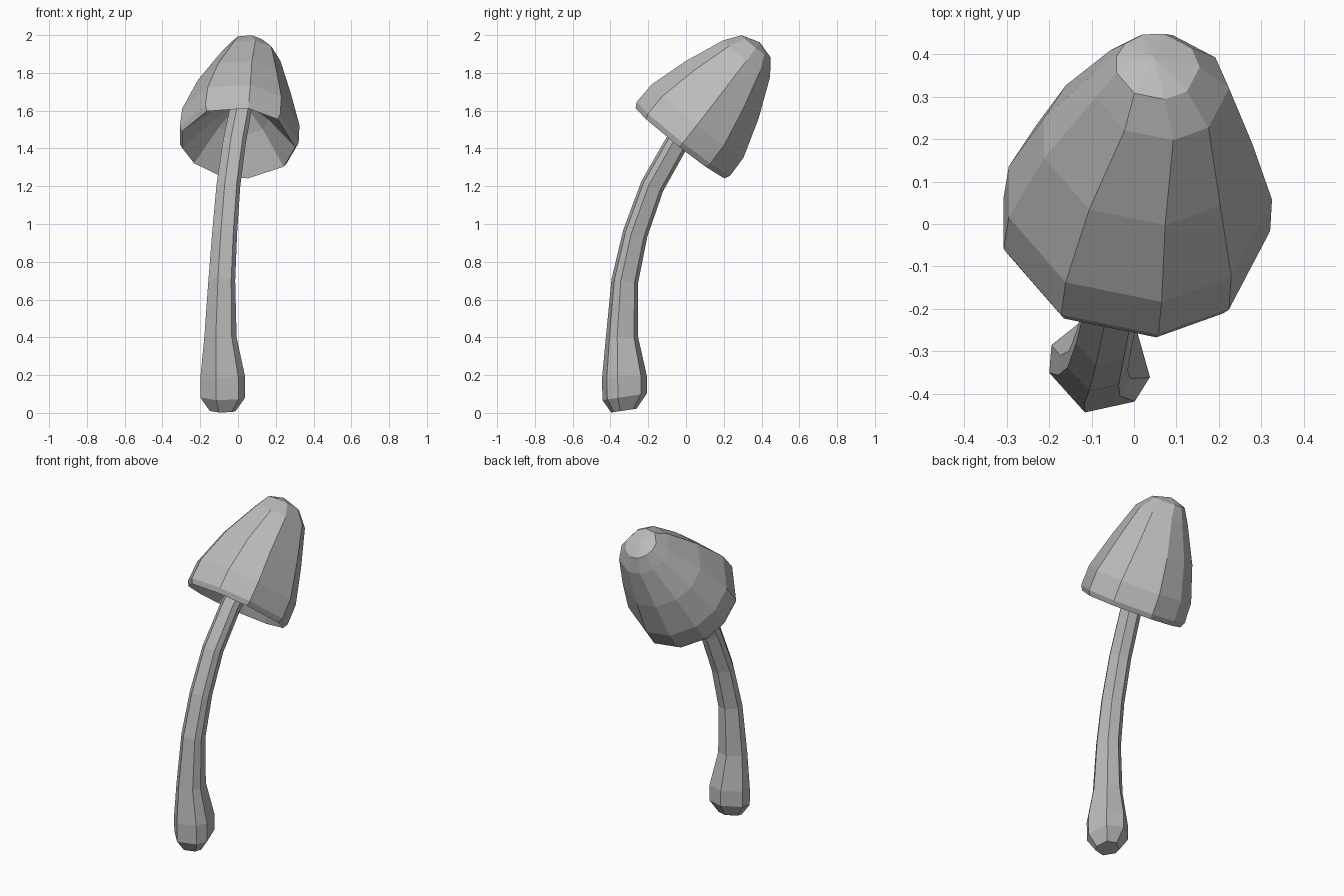
import bpy, bmesh
from math import sin, cos, radians
from mathutils import Vector

cube = bpy.data.objects.get("Cube")
if cube:
    bpy.data.objects.remove(cube)

grey = bpy.data.materials.new("plain_grey")
grey.use_nodes = True
grey.diffuse_color = (0.5, 0.5, 0.5, 1)
grey.node_tree.nodes["Principled BSDF"].inputs["Base Color"].default_value = (0.5, 0.5, 0.5, 1)


def ring(bm, centre, axis, radius, angles):
    """Ring across an axis; angles run from the front towards +x."""
    axis = axis.normalized()
    side = (Vector((1, 0, 0)) - axis * axis.x).normalized()
    front = side.cross(axis)
    return [bm.verts.new(centre + radius * (front * cos(radians(a)) + side * sin(radians(a))))
            for a in angles]


def bridge(bm, low, high):
    n = len(low)
    for i in range(n):
        j = (i + 1) % n
        bm.faces.new((low[i], low[j], high[j], high[i]))


def fan(bm, loop, tip):
    v = bm.verts.new(tip)
    for i in range(len(loop)):
        bm.faces.new((loop[i], loop[(i + 1) % len(loop)], v))


def finish(bm, name):
    bmesh.ops.recalc_face_normals(bm, faces=bm.faces)
    mesh = bpy.data.meshes.new(name)
    bm.to_mesh(mesh)
    bm.free()
    mesh.materials.append(grey)
    obj = bpy.data.objects.new(name, mesh)
    bpy.context.collection.objects.link(obj)


# Stem: uneven seven-sided tube along a bending path (x, y, z, radius)
path = [(-.08, -.33, .012, .07), (-.08, -.327, .085, .122), (-.08, -.328, .19, .122),
        (-.092, -.34, .4, .088), (-.085, -.325, .7, .073), (-.07, -.27, .95, .068),
        (-.05, -.18, 1.2, .065), (-.018, -.05, 1.43, .063), (.015, .06, 1.6, .06)]
points = [Vector(p[:3]) for p in path]
angles = [-17, 42, 74, 137, 188, 250, 281]
bm = bmesh.new()
rings = []
for i, p in enumerate(points):
    axis = points[min(i + 1, len(points) - 1)] - points[max(i - 1, 0)]
    if i < 2:
        axis = Vector((0, -.15, 1))
    rings.append(ring(bm, p, axis, path[i][3], angles))
for low, high in zip(rings, rings[1:]):
    bridge(bm, low, high)
bm.faces.new(rings[0])
bm.faces.new(rings[-1])
finish(bm, "stem")

# Cap: tilted bell with a hollow underside (height along axis, radius, sideways lean)
axis = Vector((.07, .62, .785)).normalized()
centre = Vector((0, -.03, 1.43))
angles = [10, 44, 92, 127, 170, 200, 230, 256, 284, 327]
profile = [(.25, .05, 0), (.17, .15, 0), (0, .304, 0), (.03, .32, 0), (.15, .316, 0),
           (.36, .25, .005), (.57, .16, .025), (.65, .1, .01)]
bm = bmesh.new()
rings = [ring(bm, centre + axis * h + Vector((lean, 0, 0)), axis, r, angles)
         for h, r, lean in profile]
for low, high in zip(rings, rings[1:]):
    bridge(bm, low, high)
fan(bm, rings[0], centre + axis * .28)
fan(bm, rings[-1], centre + axis * .68)
finish(bm, "cap")
